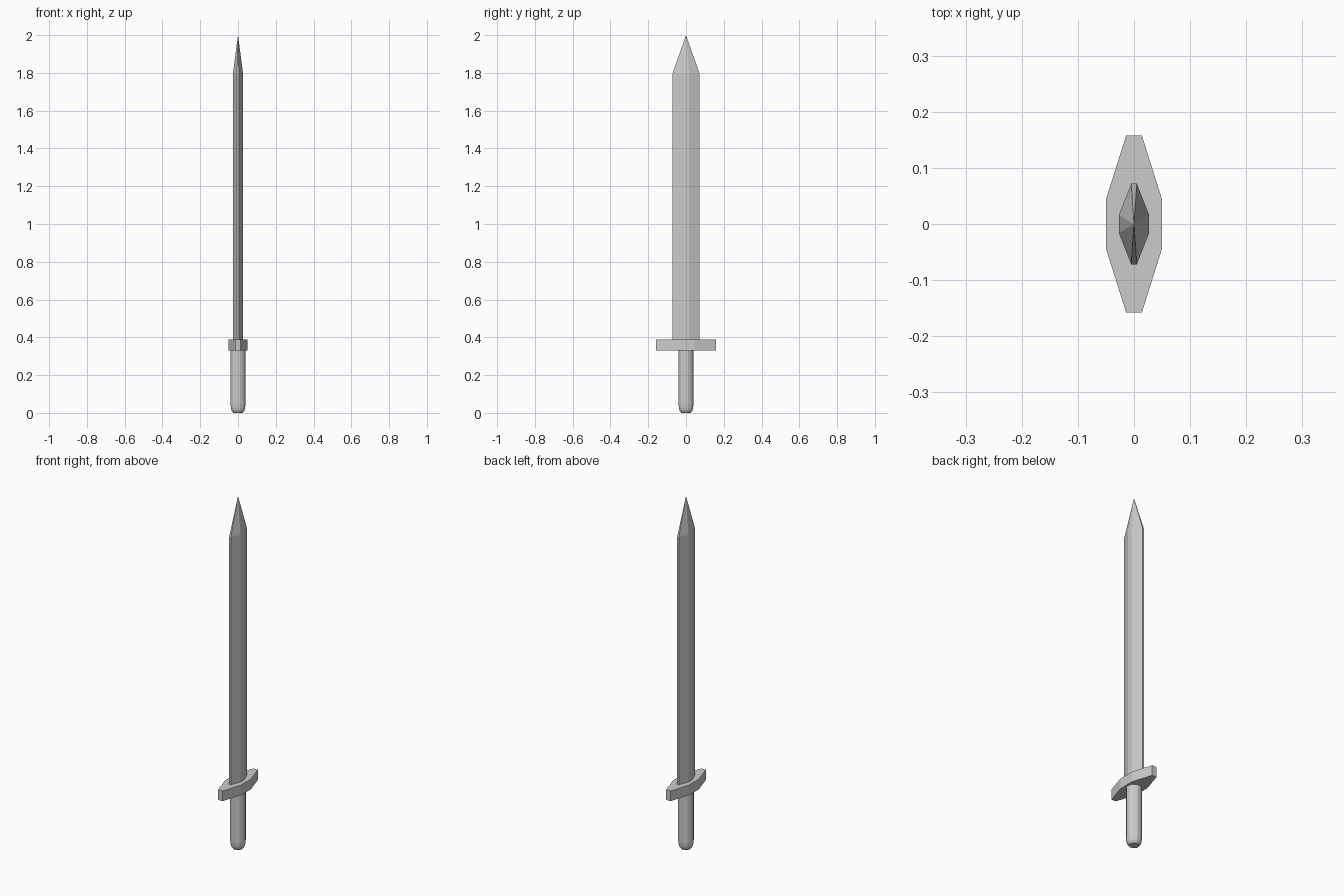
import bpy, bmesh
from math import cos, sin, pi

if "Cube" in bpy.data.objects:
    bpy.data.objects.remove(bpy.data.objects["Cube"])


def octagon(a, b, c, d):
    """Stretched octagon: flat sides at x=+-a (half length b), flat ends at y=+-d (half width c)."""
    return [(a, -b), (a, b), (c, d), (-c, d), (-a, b), (-a, -b), (-c, -d), (c, -d)]


def circle(r, n=12):
    return [(r * cos(2 * pi * (i + 0.5) / n), r * sin(2 * pi * (i + 0.5) / n)) for i in range(n)]


def loft(name, sections, tip=None):
    """Skin a stack of (outline, z) sections, closed by caps or a pointed tip."""
    bm = bmesh.new()
    rings = [[bm.verts.new((x, y, z)) for x, y in outline] for outline, z in sections]
    n = len(rings[0])
    for lo, hi in zip(rings, rings[1:]):
        for i in range(n):
            j = (i + 1) % n
            bm.faces.new((lo[i], lo[j], hi[j], hi[i]))
    bm.faces.new(rings[0][::-1])
    if tip is None:
        bm.faces.new(rings[-1])
    else:
        apex = bm.verts.new((0, 0, tip))
        for i in range(n):
            bm.faces.new((rings[-1][i], rings[-1][(i + 1) % n], apex))
    bmesh.ops.recalc_face_normals(bm, faces=bm.faces)
    mesh = bpy.data.meshes.new(name)
    bm.to_mesh(mesh)
    bm.free()
    obj = bpy.data.objects.new(name, mesh)
    bpy.context.collection.objects.link(obj)
    return obj


# Grip with rounded lower end
loft("grip", [(circle(r), z) for r, z in
              [(0.026, 0), (0.035, 0.012), (0.039, 0.027), (0.041, 0.045), (0.041, 0.33)]])

# Cross guard, tapering towards both ends
guard = octagon(0.05, 0.044, 0.014, 0.158)
loft("guard", [(guard, 0.33), (guard, 0.388)])

# Double-edged blade with pointed tip
blade = octagon(0.027, 0.016, 0.005, 0.072)
loft("blade", [(blade, 0.388), (blade, 1.795)], tip=2.0)
